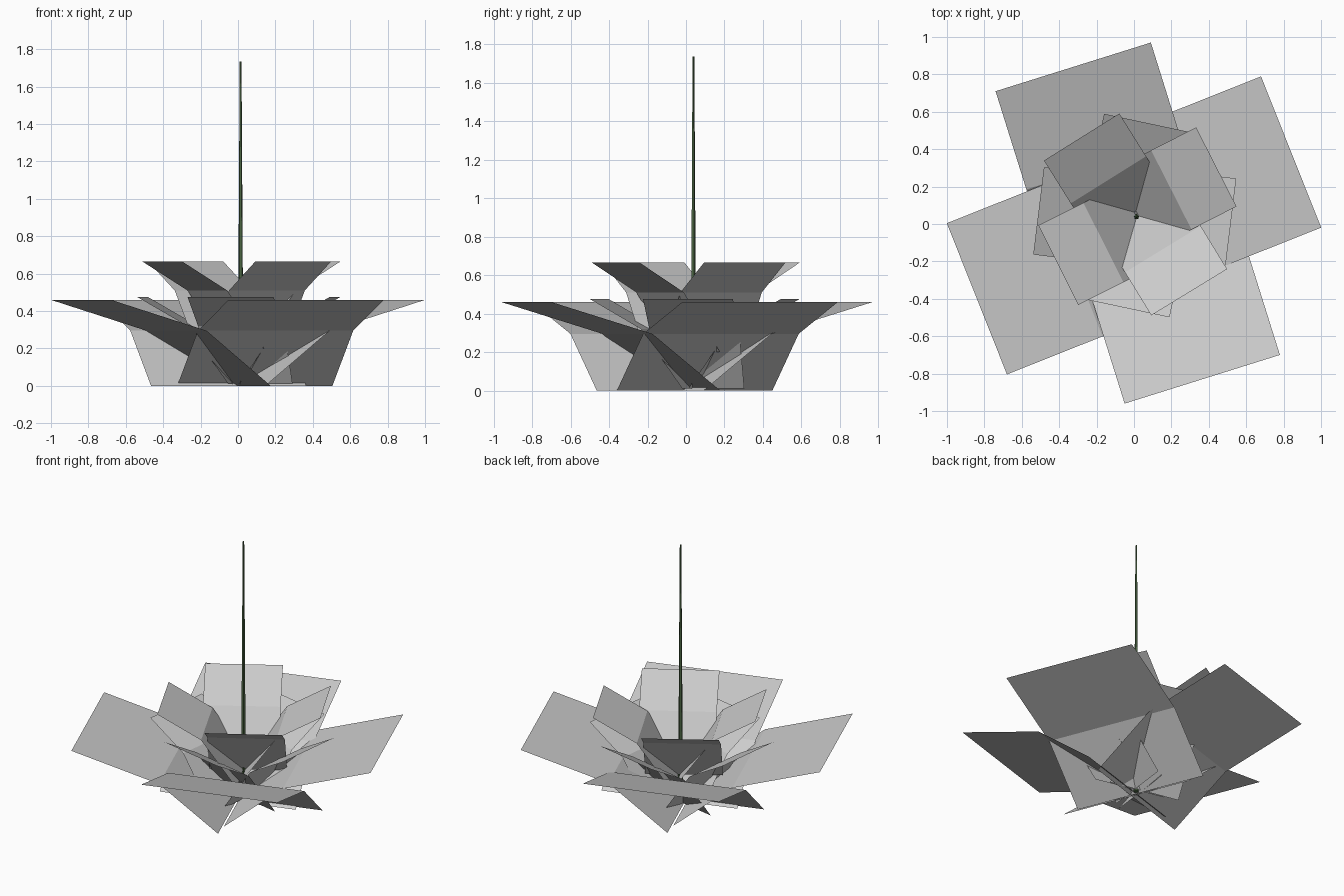
import bpy, bmesh
from math import radians, cos, sin
from mathutils import Vector

if "Cube" in bpy.data.objects:
    bpy.data.objects.remove(bpy.data.objects["Cube"], do_unlink=True)


def material(name, rgb):
    m = bpy.data.materials.new(name)
    m.use_nodes = True
    m.diffuse_color = (*rgb, 1)
    m.node_tree.nodes["Principled BSDF"].inputs["Base Color"].default_value = (*rgb, 1)
    return m


GREY = material("leaf grey", (0.6, 0.6, 0.6))
GREEN = material("stem green", (0.07, 0.13, 0.055))


def finish(name, bm, mat):
    mesh = bpy.data.meshes.new(name)
    bm.to_mesh(mesh)
    bm.free()
    mesh.materials.append(mat)
    ob = bpy.data.objects.new(name, mesh)
    bpy.context.collection.objects.link(ob)
    return ob


def leaf(name, heading, tip, width, profile):
    """Folded card; profile holds (distance back from the tip, height)."""
    out = Vector((cos(radians(heading)), sin(radians(heading)), 0))
    side = Vector((-out.y, out.x, 0)) * width / 2
    bm = bmesh.new()
    rows = []
    for back, z in profile:
        mid = Vector((*tip, z)) - out * back
        rows.append([bm.verts.new(mid - side), bm.verts.new(mid + side)])
    for a, b in zip(rows, rows[1:]):
        bm.faces.new((a[0], b[0], b[1], a[1]))
    bmesh.ops.recalc_face_normals(bm, faces=bm.faces)
    if sum(f.normal.z for f in bm.faces) < 0:
        bmesh.ops.reverse_faces(bm, faces=bm.faces)
    finish(name, bm, mat=GREY)


# Three whorls of leaves: width, folded profile, then heading and tip midpoint
whorls = {
    "outer_leaf": (0.87, [(0.92, 0), (0.55, 0.295), (0, 0.46)], [
        (21.7, (0.84, 0.385)), (107.4, (-0.325, 0.84)),
        (201.7, (-0.84, -0.4)), (287.4, (0.365, -0.83))]),
    "middle_leaf": (0.47, [(0.49, 0.01), (0.27, 0.32), (0, 0.475)], [
        (-7, (0.518, 0.01)), (78, (0.07, 0.54)),
        (173, (-0.51, 0.07)), (258, (-0.04, -0.45))]),
    "upper_leaf": (0.475, [(0.49, 0.2), (0.27, 0.51), (0, 0.665)], [
        (27, (0.44, 0.305)), (122, (-0.28, 0.465)),
        (206.6, (-0.405, -0.22)), (301.4, (0.295, -0.365))]),
}
for name, (width, profile, leaves) in whorls.items():
    for i, (heading, tip) in enumerate(leaves):
        leaf(f"{name}_{i + 1}", heading, tip, width, profile)

# Thin tapering stem
bm = bmesh.new()
bmesh.ops.create_cone(bm, cap_ends=True, segments=5, radius1=0.016, radius2=0.005, depth=1.735)
bmesh.ops.translate(bm, verts=bm.verts, vec=(0.014, 0.038, 0.8675))
finish("stem", bm, GREEN)
